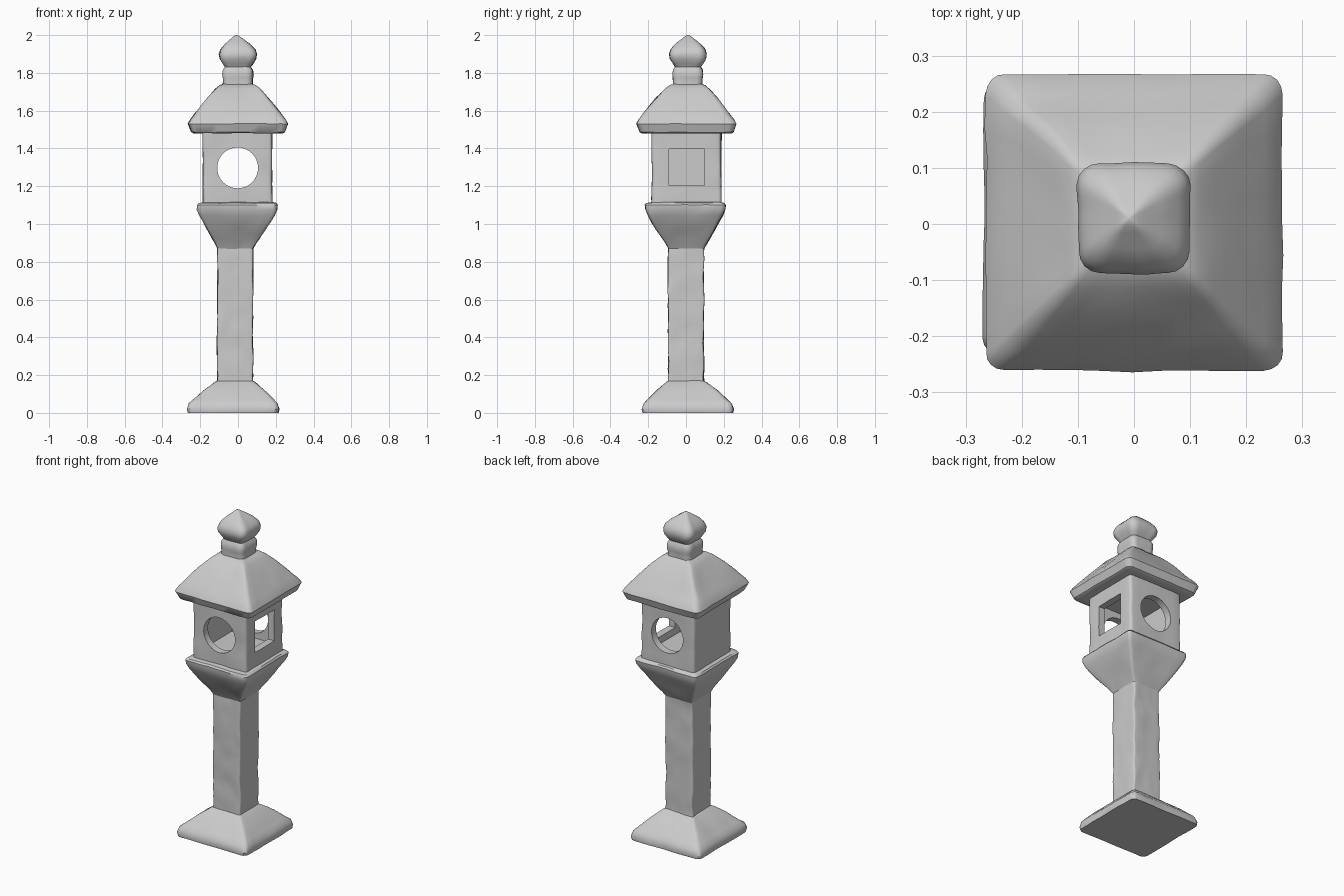
import bpy, bmesh, math
from mathutils import Vector, noise

if "Cube" in bpy.data.objects:
    bpy.data.objects.remove(bpy.data.objects["Cube"])


def ring(h, r, side=8, arc=4):
    """Rounded-square outline: half width h, corner radius r."""
    pts = []
    for q in range(4):
        a0 = q * math.pi / 2
        ca, sa = math.cos(a0), math.sin(a0)
        local = [(h, (h - r) * (2 * i / side - 1)) for i in range(side)]
        for i in range(arc):
            a = i / arc * math.pi / 2
            local.append((h - r + r * math.cos(a), h - r + r * math.sin(a)))
        pts += [(x * ca - y * sa, x * sa + y * ca) for x, y in local]
    return pts


def loft(name, profile, round_frac=0.12, amp=0.005, bottom=False, top=False, step=0.035):
    """Profile rows: half width, z, centre x, centre y. Adds hand-hewn unevenness."""
    rows = [profile[0]]
    for a, b in zip(profile, profile[1:]):
        n = max(1, round(math.hypot(b[0] - a[0], b[1] - a[1]) / step))
        rows += [tuple(u + (v - u) * k / n for u, v in zip(a, b)) for k in range(1, n + 1)]
    bm = bmesh.new()
    rings = []
    for h, z, cx, cy in rows:
        vs = []
        for x, y in ring(h, h * round_frac):
            p = Vector((x + cx, y + cy, z))
            d = (noise.noise_vector(p * 9) + 0.5 * noise.noise_vector(p * 22)) * amp
            d.z *= 0.6 if 0.01 < z < 1.98 else 0
            vs.append(bm.verts.new(p + d * min(1, h / 0.08)))
        rings.append(vs)
    for a, b in zip(rings, rings[1:]):
        for i in range(len(a)):
            j = (i + 1) % len(a)
            bm.faces.new((a[i], a[j], b[j], b[i]))
    if bottom:
        bm.faces.new(rings[0][::-1])
    if top:
        bm.faces.new(rings[-1])
    bm.normal_update()
    me = bpy.data.meshes.new(name)
    bm.to_mesh(me)
    bm.free()
    ob = bpy.data.objects.new(name, me)
    bpy.context.collection.objects.link(ob)
    return ob


def activate(ob):
    bpy.ops.object.select_all(action='DESELECT')
    ob.select_set(True)
    bpy.context.view_layer.objects.active = ob


def smooth(ob, angle=38):
    activate(ob)
    bpy.ops.object.shade_smooth_by_angle(angle=math.radians(angle))


def cut(ob, cutter):
    cutter.hide_render = True
    m = ob.modifiers.new("cut", 'BOOLEAN')
    m.operation, m.solver, m.object = 'DIFFERENCE', 'EXACT', cutter
    activate(ob)
    bpy.ops.object.modifier_apply(modifier=m.name)
    bpy.data.objects.remove(cutter)


def box(loc, dims):
    bpy.ops.mesh.primitive_cube_add(size=1, location=loc)
    ob = bpy.context.object
    ob.scale = dims
    bpy.ops.object.transform_apply(location=False, rotation=False, scale=True)
    return ob


# Sloped foot
foot = loft("foot", [(0.238, 0, -0.025, 0.01), (0.242, 0.02, -0.025, 0.01),
                     (0.232, 0.05, -0.025, 0.01), (0.165, 0.115, -0.02, 0.005),
                     (0.108, 0.162, -0.016, 0), (0.09, 0.172, -0.015, 0)], bottom=True)

# Square post
post = loft("post", [(0.095, 0.165, -0.015, 0), (0.094, 0.50, -0.015, 0),
                     (0.094, 0.885, -0.014, 0)], 0.1, 0.006)

# Flared bowl under the light chamber
bowl = loft("bowl", [(0.094, 0.87, -0.014, 0), (0.108, 0.895, -0.012, 0),
                     (0.158, 0.975, -0.008, -0.002), (0.198, 1.045, -0.005, -0.003),
                     (0.211, 1.075, -0.004, -0.003), (0.213, 1.10, -0.004, -0.003),
                     (0.205, 1.11, -0.004, -0.003), (0.18, 1.115, -0.002, 0)], 0.1)

# Light chamber: hollow, round openings front and back, square opening on the right
chamber = loft("light_chamber", [(0.184, 1.10, -0.002, 0.003), (0.183, 1.30, -0.002, 0.003),
                                 (0.184, 1.485, -0.002, 0.003)], 0.1, 0.004, True, True)
cut(chamber, box((-0.002, 0.003, 1.30), (0.28, 0.28, 0.28)))
bpy.ops.mesh.primitive_cylinder_add(vertices=40, radius=0.108, depth=0.8,
                                    location=(-0.002, 0, 1.297), rotation=(math.pi / 2, 0, 0))
cut(chamber, bpy.context.object)
cut(chamber, box((0.2, 0.003, 1.30), (0.3, 0.188, 0.192)))

# Hipped roof with thick eaves
roof = loft("roof", [(0.17, 1.482, 0, 0.002), (0.236, 1.48, 0, 0.002), (0.247, 1.486, 0, 0.002),
                     (0.264, 1.53, 0, 0.002), (0.252, 1.553, 0, 0.002), (0.212, 1.605, 0, 0.002),
                     (0.165, 1.663, 0, 0.004), (0.118, 1.715, 0, 0.006),
                     (0.092, 1.736, 0, 0.008), (0.06, 1.744, 0, 0.008)], 0.13)

# Finial: neck and pointed bud
finial = loft("finial", [(0.078, 1.735, 0, 0.008), (0.077, 1.76, 0, 0.008), (0.081, 1.79, 0, 0.008),
                         (0.079, 1.815, 0, 0.008), (0.069, 1.832, 0, 0.009), (0.082, 1.85, 0, 0.01),
                         (0.097, 1.875, 0, 0.01), (0.1, 1.90, 0, 0.01), (0.091, 1.925, 0, 0.01),
                         (0.066, 1.953, -0.003, 0.01), (0.038, 1.976, -0.006, 0.01),
                         (0.014, 1.995, -0.008, 0.01), (0.003, 2.0, -0.008, 0.01)],
              0.4, 0.004, top=True, step=0.02)

for part in (foot, post, bowl, chamber, roof, finial):
    smooth(part)
